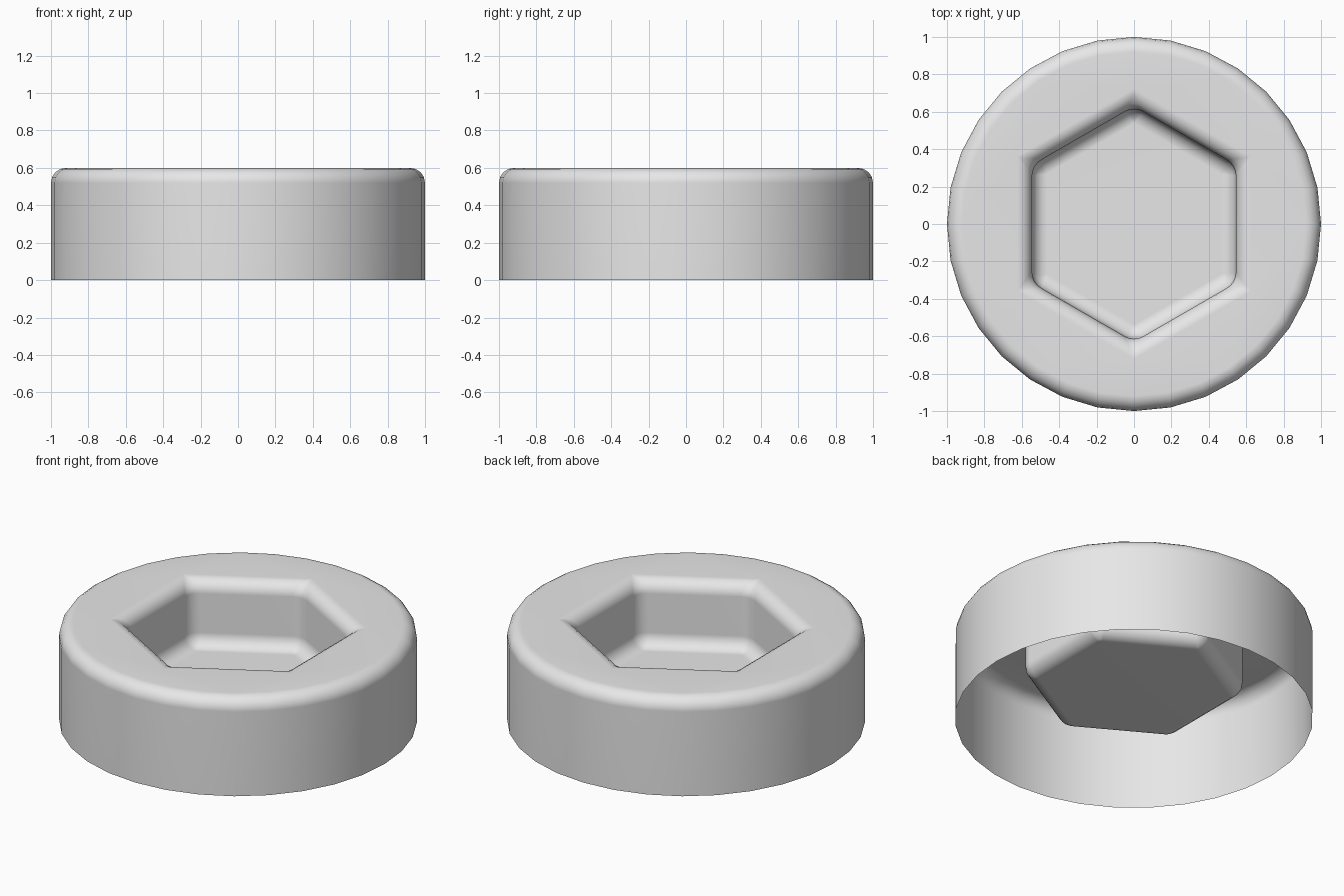
import bpy, bmesh
from math import sin, cos, pi, radians
from mathutils import Vector

cube = bpy.data.objects.get("Cube")
if cube:
    bpy.data.objects.remove(cube, do_unlink=True)

SIDES = 32        # outer wall
STEPS = 4         # segments in every rounded edge
HEIGHT = 0.6
FLOOR = 0.2
ROUND = 0.08      # edge radius
APOTHEM = 0.545   # socket centre to flat
CORNER = 0.1      # radius of the upright socket corners


def direction(angle):
    return Vector((cos(angle), sin(angle), 0))


def circle_ring(radius, z):
    return [direction(2 * pi * i / SIDES) * radius + Vector((0, 0, z)) for i in range(SIDES)]


def hex_ring(apothem, corner, z):
    points = []
    for k in range(6):
        mid = radians(90 + 60 * k)
        centre = direction(mid) * (apothem - corner) / cos(pi / 6)
        for i in range(STEPS + 1):
            turn = radians(60 * i / STEPS - 30)
            points.append(centre + direction(mid + turn) * corner + Vector((0, 0, z)))
    return points


def loft(bm, rings):
    rows = [[bm.verts.new(p) for p in ring] for ring in rings]
    for low, high in zip(rows, rows[1:]):
        for i in range(len(low)):
            j = (i + 1) % len(low)
            bm.faces.new((low[i], low[j], high[j], high[i]))


def rim_edges(bm, z):
    return [e for e in bm.edges if e.is_boundary and all(abs(v.co.z - z) < 1e-4 for v in e.verts)]


arc = [i / STEPS * pi / 2 for i in range(STEPS + 1)]
bm = bmesh.new()

# Outer wall, open below, with a rounded top edge
outer = [circle_ring(1, 0)]
outer += [circle_ring(1 - ROUND * (1 - cos(t)), HEIGHT - ROUND * (1 - sin(t))) for t in arc]
loft(bm, outer)

# Socket: rounded lip, upright walls, rounded foot
lip = [hex_ring(APOTHEM + ROUND * (1 - sin(t)), CORNER * sin(t),
                HEIGHT - ROUND * (1 - cos(t))) for t in arc]
foot = [hex_ring(APOTHEM - ROUND * (1 - cos(t)), CORNER * cos(t),
                 FLOOR + ROUND * (1 - sin(t))) for t in arc]
loft(bm, lip + foot)
bmesh.ops.remove_doubles(bm, verts=bm.verts[:], dist=0.0005)

# Flat top face and socket floor
bmesh.ops.triangle_fill(bm, edges=rim_edges(bm, HEIGHT), use_beauty=True, normal=(0, 0, 1))
bmesh.ops.edgeloop_fill(bm, edges=rim_edges(bm, FLOOR))
bmesh.ops.recalc_face_normals(bm, faces=bm.faces[:])
bm.normal_update()
if max(bm.faces, key=lambda f: f.calc_center_median().z).normal.z < 0:
    bmesh.ops.reverse_faces(bm, faces=bm.faces[:])

mesh = bpy.data.meshes.new("socket_head")
bm.to_mesh(mesh)
bm.free()
head = bpy.data.objects.new("socket_head", mesh)
bpy.context.collection.objects.link(head)

# Plain light grey
grey = bpy.data.materials.new("light_grey")
grey.use_nodes = True
colour = (0.8, 0.8, 0.8, 1)
grey.diffuse_color = colour
grey.node_tree.nodes["Principled BSDF"].inputs["Base Color"].default_value = colour
mesh.materials.append(grey)

# Smooth rounds that keep the large faces flat
bpy.ops.object.select_all(action="DESELECT")
head.select_set(True)
bpy.context.view_layer.objects.active = head
bpy.ops.object.shade_smooth_by_angle(angle=radians(40))
weighted = head.modifiers.new("flat_faces", "WEIGHTED_NORMAL")
weighted.keep_sharp = True
